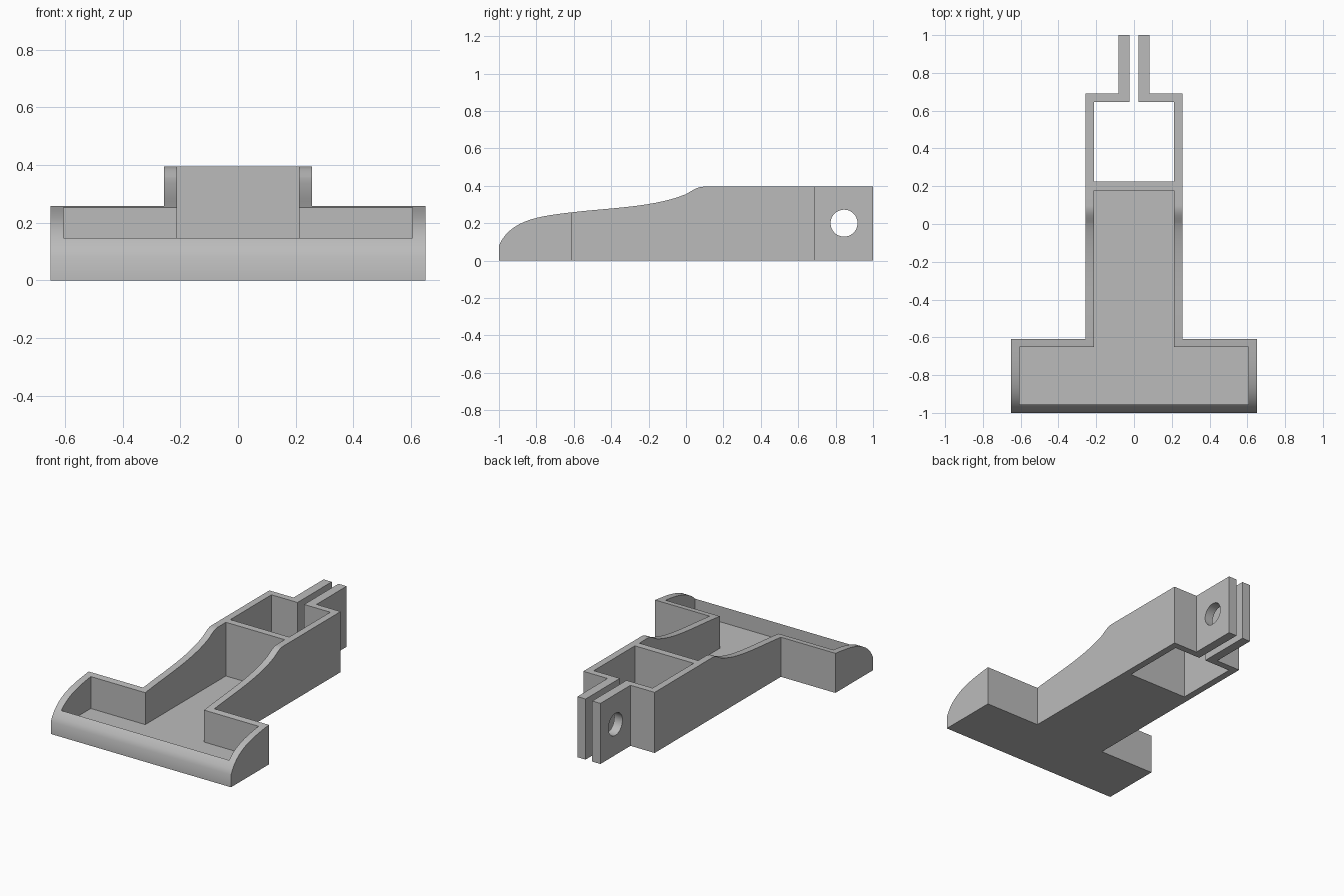
import bpy, bmesh, math
from mathutils import Vector
from mathutils.geometry import interpolate_bezier

if "Cube" in bpy.data.objects:
    bpy.data.objects.remove(bpy.data.objects["Cube"], do_unlink=True)

grey = bpy.data.materials.new("plain_grey")
grey.use_nodes = True
colour = (0.5, 0.5, 0.5, 1)
grey.diffuse_color = colour
grey.node_tree.nodes["Principled BSDF"].inputs["Base Color"].default_value = colour


def prism(name, outline, extrude):
    """Extrude a closed outline of 3D points along a vector."""
    bm = bmesh.new()
    face = bm.faces.new([bm.verts.new(p) for p in outline])
    moved = bmesh.ops.extrude_face_region(bm, geom=[face])["geom"]
    bmesh.ops.translate(bm, vec=Vector(extrude),
                        verts=[v for v in moved if isinstance(v, bmesh.types.BMVert)])
    bmesh.ops.recalc_face_normals(bm, faces=bm.faces)
    mesh = bpy.data.meshes.new(name)
    bm.to_mesh(mesh)
    bm.free()
    mesh.materials.append(grey)
    obj = bpy.data.objects.new(name, mesh)
    bpy.context.collection.objects.link(obj)
    return obj


def plan(name, half, bottom, top):
    """Mirror a half outline across x = 0 and extrude it upwards."""
    full = half + [(-x, y) for x, y in reversed(half)]
    return prism(name, [(x, y, bottom) for x, y in full], (0, 0, top - bottom))


# Stepped T-shaped body with the narrow lug at the back
body = plan("bracket_body", [(0.65, -1.1), (0.65, -0.61), (0.257, -0.61),
            (0.257, 0.69), (0.083, 0.69), (0.083, 1)], 0, 0.5)

# Side profile: rounded nose, gentle ramp, flat top
HEIGHT = 0.395
sections = [
    [(-1, 0.08), (-0.94, 0.22), (-0.78, 0.238), (-0.61, 0.258)],
    [(-0.61, 0.258), (-0.4, 0.283), (-0.17, 0.285), (0, 0.355)],
    [(0, 0.355), (0.04, 0.378), (0.06, HEIGHT), (0.1, HEIGHT)],
]
top_line = []
for section in sections:
    a, ha, hb, b = [Vector((-1, y, z)) for y, z in section]
    top_line += interpolate_bezier(a, ha, hb, b, 14)[:-1]
corners = [Vector((-1, y, z)) for y, z in
           [(0.1, HEIGHT), (1.1, HEIGHT), (1.1, -0.1), (-1, -0.1)]]
profile = prism("side_profile", top_line + corners, (2, 0, 0))

# Front pocket, open back bay, slot between the lugs
pocket = plan("front_pocket", [(0.605, -0.955), (0.605, -0.652), (0.212, -0.652),
              (0.212, 0.178)], 0.045, 0.7)
bay = plan("back_bay", [(0.212, 0.224), (0.212, 0.647)], -0.2, 0.7)
slot = plan("lug_slot", [(0.024, 0.6), (0.024, 1.2)], -0.2, 0.7)

# Cross hole through both lugs
circle = [(-0.3, 0.845 + 0.072 * math.cos(i * math.tau / 48),
           0.2 + 0.072 * math.sin(i * math.tau / 48)) for i in range(48)]
pin_hole = prism("pin_hole", circle, (0.6, 0, 0))

cutters = [(profile, 'INTERSECT')] + [(c, 'DIFFERENCE') for c in (pocket, bay, slot, pin_hole)]
for cutter, operation in cutters:
    cutter.hide_render = True
    mod = body.modifiers.new(cutter.name, 'BOOLEAN')
    mod.object = cutter
    mod.operation = operation
    mod.solver = 'EXACT'

# Bake the cuts, drop the cutters and smooth the curved faces
bpy.context.view_layer.update()
graph = bpy.context.evaluated_depsgraph_get()
mesh = bpy.data.meshes.new_from_object(body.evaluated_get(graph))
body.modifiers.clear()
body.data = mesh
for cutter, _ in cutters:
    bpy.data.objects.remove(cutter, do_unlink=True)

bpy.ops.object.select_all(action='DESELECT')
body.select_set(True)
bpy.context.view_layer.objects.active = body
bpy.ops.object.shade_smooth_by_angle(angle=math.radians(28))
